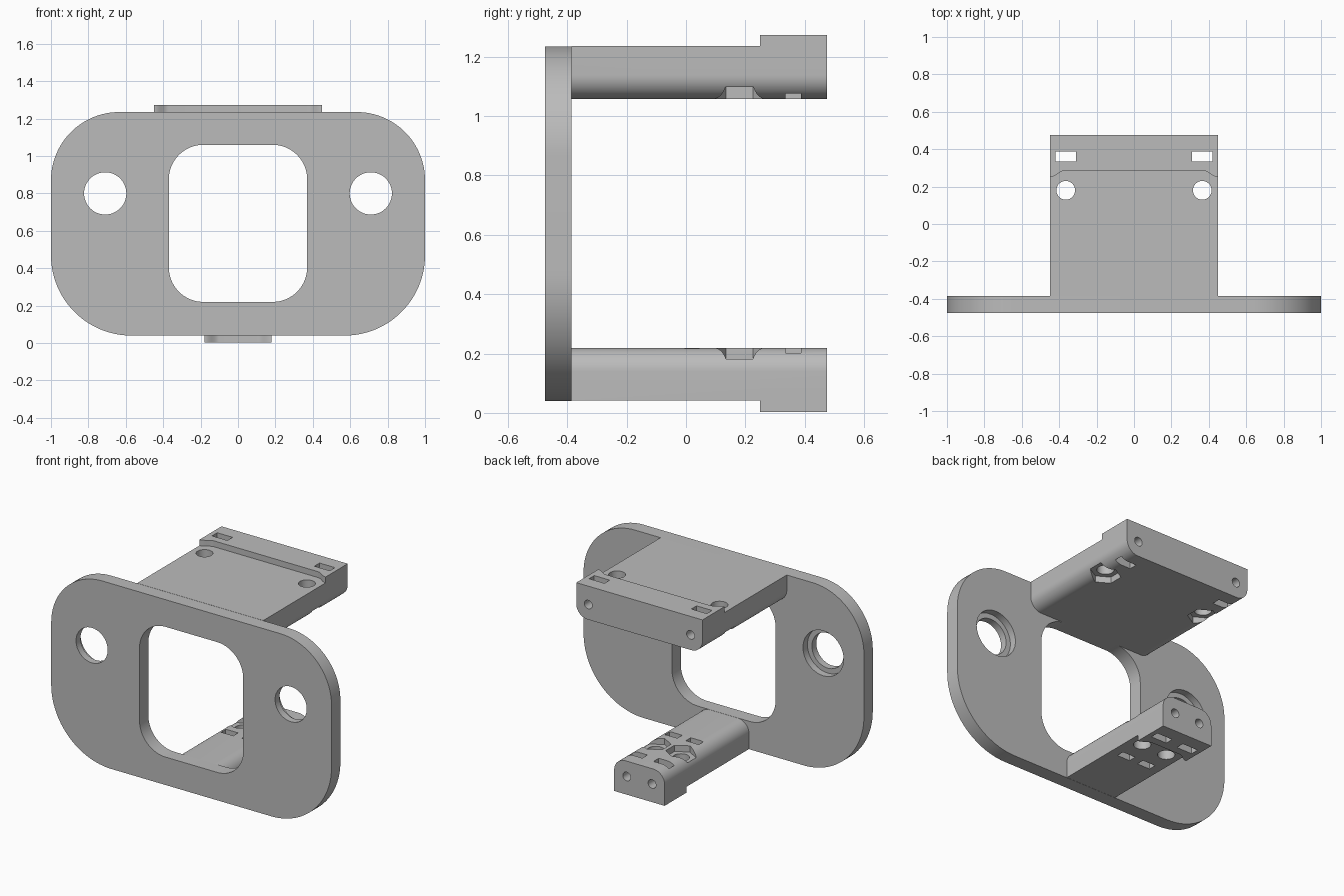
import bpy, bmesh, math
from mathutils import Vector

cube = bpy.data.objects.get("Cube")
if cube:
    bpy.data.objects.remove(cube, do_unlink=True)

grey = bpy.data.materials.new("grey_plastic")
grey.use_nodes = True
COLOUR = (0.5, 0.5, 0.5, 1)
grey.diffuse_color = COLOUR
grey.node_tree.nodes["Principled BSDF"].inputs["Base Color"].default_value = COLOUR

Y_FRONT, Y_PLATE, Y_BACK = -0.475, -0.385, 0.475


def rounded(x0, x1, z0, z1, r_low, r_high, steps=16):
    """Rectangle outline with separate bottom and top corner radii."""
    pts = []
    corners = [(x1, z0, r_low, -90), (x1, z1, r_high, 0),
               (x0, z1, r_high, 90), (x0, z0, r_low, 180)]
    for x, z, r, start in corners:
        if r == 0:
            pts.append((x, z))
            continue
        cx = x - math.copysign(r, x - (x0 + x1) / 2)
        cz = z - math.copysign(r, z - (z0 + z1) / 2)
        for i in range(steps + 1):
            a = math.radians(start + 90 * i / steps)
            pts.append((cx + r * math.cos(a), cz + r * math.sin(a)))
    return pts


def ring(cx, cy, r, sides=40, turn=0.0):
    return [(cx + r * math.cos(turn + math.tau * i / sides),
             cy + r * math.sin(turn + math.tau * i / sides)) for i in range(sides)]


def prism(name, outline, axis, lo, hi):
    """Extrude a 2D outline along y (outline in xz) or z (outline in xy)."""
    place = (lambda p, t: (p[0], t, p[1])) if axis == "y" else (lambda p, t: (p[0], p[1], t))
    bm = bmesh.new()
    face = bm.faces.new([bm.verts.new(place(p, lo)) for p in outline])
    out = bmesh.ops.extrude_face_region(bm, geom=[face])
    step = Vector(place((0, 0), hi - lo))
    bmesh.ops.translate(bm, vec=step, verts=[g for g in out["geom"] if isinstance(g, bmesh.types.BMVert)])
    bmesh.ops.recalc_face_normals(bm, faces=bm.faces)
    mesh = bpy.data.meshes.new(name)
    bm.to_mesh(mesh)
    bm.free()
    mesh.materials.append(grey)
    ob = bpy.data.objects.new(name, mesh)
    bpy.context.collection.objects.link(ob)
    return ob


def combine(target, tool, operation="DIFFERENCE"):
    """Apply a boolean and discard the tool."""
    mod = target.modifiers.new("cut", "BOOLEAN")
    mod.object, mod.operation, mod.solver = tool, operation, "EXACT"
    bpy.context.view_layer.objects.active = target
    bpy.ops.object.modifier_apply(modifier=mod.name)
    bpy.data.objects.remove(tool, do_unlink=True)


def finish(ob):
    bpy.ops.object.select_all(action="DESELECT")
    ob.select_set(True)
    bpy.context.view_layer.objects.active = ob
    bpy.ops.object.shade_smooth_by_angle(angle=math.radians(30))


# Face plate with window and counterbored side holes
plate = prism("face_plate", rounded(-1, 1, 0.04, 1.235, 0.43, 0.365, 24), "y", Y_FRONT, Y_PLATE)
combine(plate, prism("window_cutter", rounded(-0.37, 0.37, 0.22, 1.06, 0.185, 0.185), "y", -1, 1))
for side in (-1, 1):
    combine(plate, prism("hole_cutter", ring(side * 0.71, 0.80, 0.113, 48), "y", -1, 1))
    combine(plate, prism("bore_cutter", ring(side * 0.71, 0.80, 0.145, 48), "y", -0.43, 0))
finish(plate)


def build_arm(name, half, inner, up, bolt_x, slot, screw_z, extra_slot=None):
    """Arm reaching back from the plate; up is the direction of its outer side."""
    outer, lip_z = inner + up * 0.178, inner + up * 0.216
    low, high = min(inner, outer), max(inner, outer)
    r = 0.08
    arm = prism(name, rounded(-half, half, low, high, r if up > 0 else 0, 0 if up > 0 else r),
                "y", Y_PLATE, Y_BACK)

    # Raised end lip with a curved front edge
    edge = [(half - 0.08 * i / 10, 0.2675 - 0.0175 * math.cos(math.pi * i / 10)) for i in range(11)]
    outline = [(half, Y_BACK)] + edge + [(-x, y) for x, y in reversed(edge)] + [(-half, Y_BACK)]
    root = outer - up * 0.04
    lip = prism("lip", outline, "z", min(root, lip_z), max(root, lip_z))
    combine(arm, lip, "UNION")

    for side in (-1, 1):
        # Bolt hole and hexagonal nut pocket
        combine(arm, prism("bolt_cutter", ring(side * bolt_x, 0.18, 0.05), "z", -1, 2))
        ends = sorted((inner - up * 0.1, inner + up * 0.04))
        combine(arm, prism("nut_cutter", ring(side * bolt_x, 0.18, 0.09, 6, math.pi / 6), "z", *ends))
        # Tie slots
        slots = [(slot, 0.335, 0.388)]
        if extra_slot:
            slots.append((extra_slot, -0.005, 0.045))
        for (a, b), y0, y1 in slots:
            x0, x1 = sorted((side * a, side * b))
            combine(arm, prism("slot_cutter", rounded(x0, x1, y0, y1, 0, 0), "z", -1, 2))
        # Screw hole in the end face
        combine(arm, prism("screw_cutter", ring(side * bolt_x, screw_z, 0.028, 28), "y", 0.36, 1))
    finish(arm)


build_arm("upper_arm", 0.45, 1.058, 1, 0.365, (0.31, 0.42), 1.155)
build_arm("lower_arm", 0.18, 0.219, -1, 0.09, (0.04, 0.15), 0.12, (0.03, 0.12))
